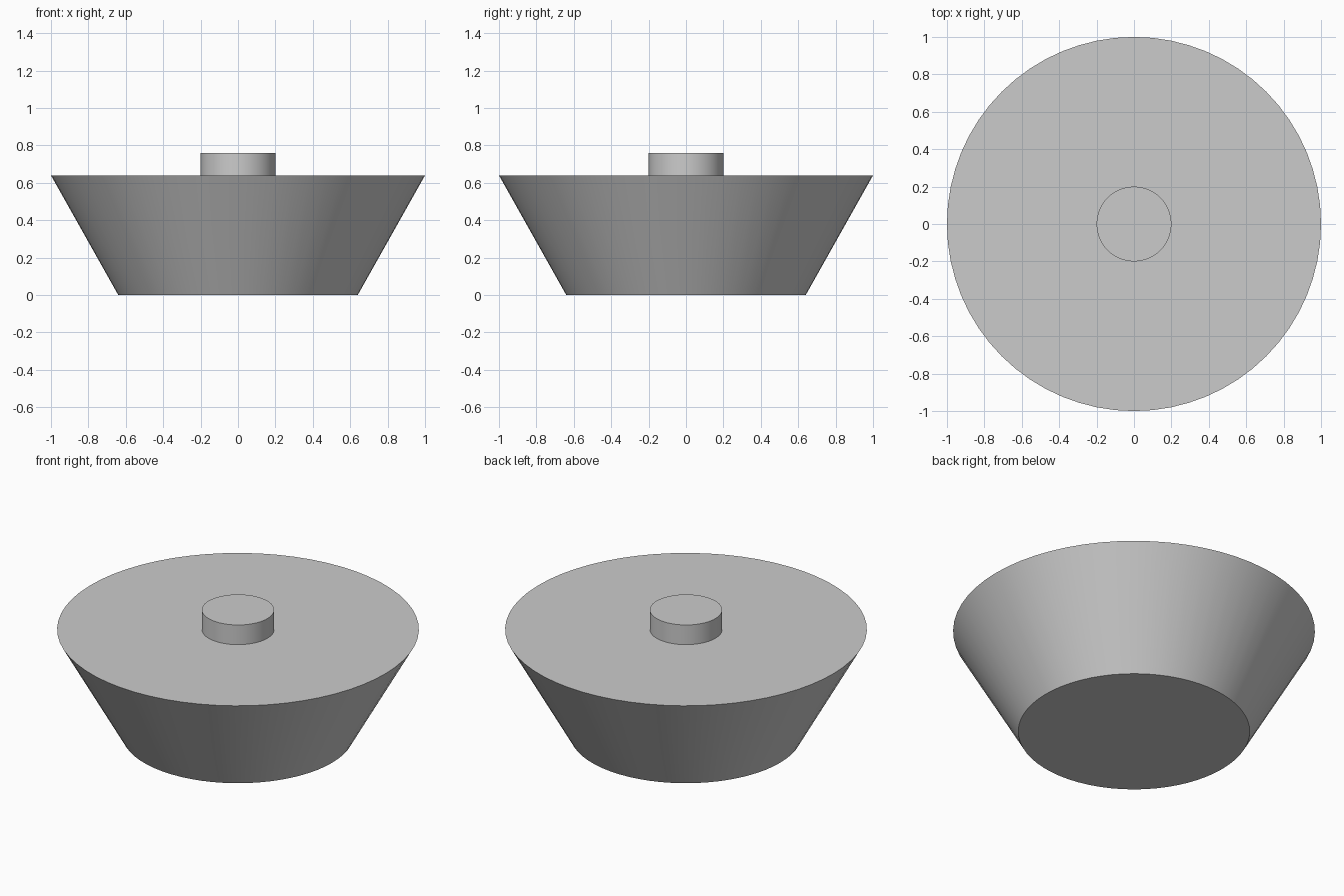
import bpy
import math

cube = bpy.data.objects.get("Cube")
if cube:
    bpy.data.objects.remove(cube, do_unlink=True)

# Single plain grey finish
GREY = (0.6, 0.6, 0.6, 1.0)
grey = bpy.data.materials.new("plain grey")
grey.use_nodes = True
grey.diffuse_color = GREY
grey.node_tree.nodes["Principled BSDF"].inputs["Base Color"].default_value = GREY


def round_part(name, bottom_radius, top_radius, base, height):
    """Capped, smooth-sided round solid standing on the given base height."""
    bpy.ops.mesh.primitive_cone_add(
        vertices=64, radius1=bottom_radius, radius2=top_radius, depth=height,
        end_fill_type='NGON', location=(0, 0, base + height / 2))
    part = bpy.context.object
    part.name = part.data.name = name
    part.data.materials.append(grey)
    bpy.ops.object.shade_smooth_by_angle(angle=math.radians(30))
    return part


# Flared body with a short round knob on its flat top
BODY_HEIGHT = 0.64
round_part("tapered_body", 0.64, 1.0, 0.0, BODY_HEIGHT)
round_part("top_knob", 0.2, 0.2, BODY_HEIGHT, 0.12)
